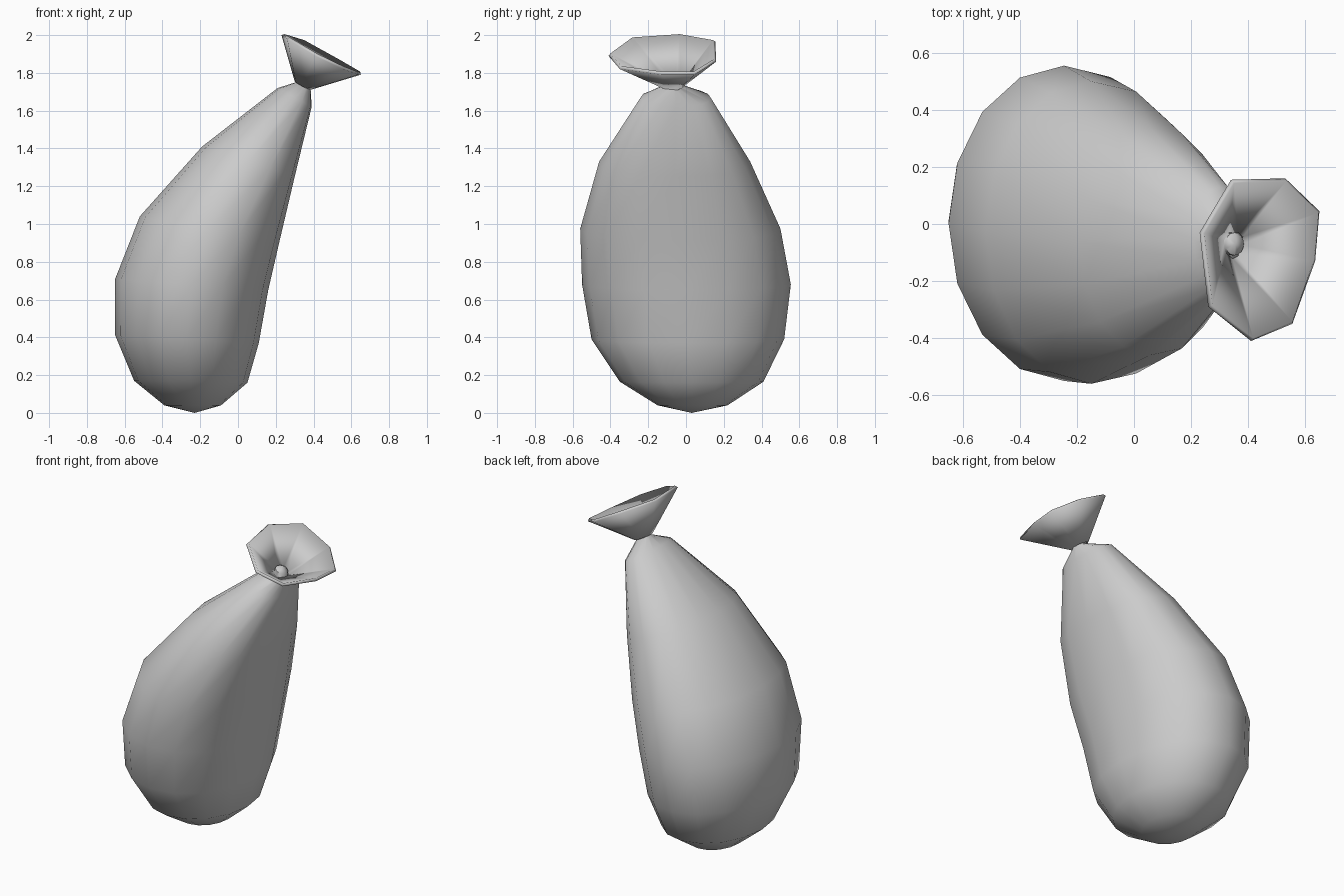
import bpy, bmesh, math
from mathutils import Vector

if "Cube" in bpy.data.objects:
    bpy.data.objects.remove(bpy.data.objects["Cube"])


def finish(name, bm, angle):
    me = bpy.data.meshes.new(name)
    bm.to_mesh(me)
    bm.free()
    ob = bpy.data.objects.new(name, me)
    bpy.context.collection.objects.link(ob)
    bpy.ops.object.select_all(action='DESELECT')
    ob.select_set(True)
    bpy.context.view_layer.objects.active = ob
    bpy.ops.object.shade_smooth_by_angle(angle=math.radians(angle))
    return ob


def bridge(bm, low, high):
    n = len(low)
    for i in range(n):
        j = (i + 1) % n
        bm.faces.new((low[i], low[j], high[j], high[i]))


def superellipse(t, power):
    c, s = math.cos(t), math.sin(t)
    e = 2 / power
    return (math.copysign(abs(c) ** e, c), math.copysign(abs(s) ** e, s))


# Leaning sack body: x left, x right, y front, y back, z left, z right, squareness of the right side
SIDES = 16
RINGS = [
    (-0.39, -0.09, -0.15, 0.22, 0.04, 0.04, 2.0),
    (-0.55, 0.05, -0.35, 0.41, 0.17, 0.16, 2.0),
    (-0.65, 0.11, -0.50, 0.52, 0.41, 0.37, 2.1),
    (-0.65, 0.16, -0.55, 0.555, 0.71, 0.65, 2.1),
    (-0.52, 0.22, -0.56, 0.50, 1.04, 0.91, 2.25),
    (-0.19, 0.30, -0.46, 0.34, 1.41, 1.25, 2.5),
    (0.21, 0.39, -0.24, 0.13, 1.72, 1.62, 2.3),
    (0.305, 0.385, -0.11, -0.03, 1.75, 1.71, 2.0),
    (0.32, 0.385, -0.11, -0.03, 1.78, 1.75, 2.0),
]
bm = bmesh.new()
loops = []
for xl, xr, yf, yb, zl, zr, power in RINGS:
    loop = []
    for i in range(SIDES):
        t = 2 * math.pi * i / SIDES
        c, s = superellipse(t, power if math.cos(t) > 0.01 else 2.0)
        loop.append(bm.verts.new(((xl + xr) / 2 + (xr - xl) / 2 * c,
                                  (yf + yb) / 2 + (yb - yf) / 2 * s,
                                  (zl + zr) / 2 + (zr - zl) / 2 * c)))
    loops.append(loop)
for low, high in zip(loops, loops[1:]):
    bridge(bm, low, high)
bottom = bm.verts.new((-0.23, 0.03, 0.0))
tip = bm.verts.new((0.355, -0.07, 1.79))
for i in range(SIDES):
    j = (i + 1) % SIDES
    bm.faces.new((bottom, loops[0][j], loops[0][i]))
    bm.faces.new((tip, loops[-1][i], loops[-1][j]))
finish("sack_body", bm, 50)

# Flared, tilted mouth above the pinched neck
RIM = [Vector(p) for p in (
    (0.65, 0.045, 1.79), (0.53, 0.16, 1.86), (0.34, 0.155, 1.965), (0.23, -0.03, 2.0),
    (0.26, -0.29, 1.98), (0.41, -0.41, 1.89), (0.555, -0.35, 1.82), (0.635, -0.13, 1.79))]
centre = sum(RIM, Vector()) / len(RIM)
neck = Vector((0.345, -0.07, 1.73))
bm = bmesh.new()
low = [bm.verts.new(neck + (p - centre) * 0.2) for p in RIM]
high = [bm.verts.new(p) for p in RIM]
bridge(bm, low, high)
mouth = finish("flared_mouth", bm, 60)
thick = mouth.modifiers.new("thickness", 'SOLIDIFY')
thick.thickness = 0.018
thick.offset = -1
